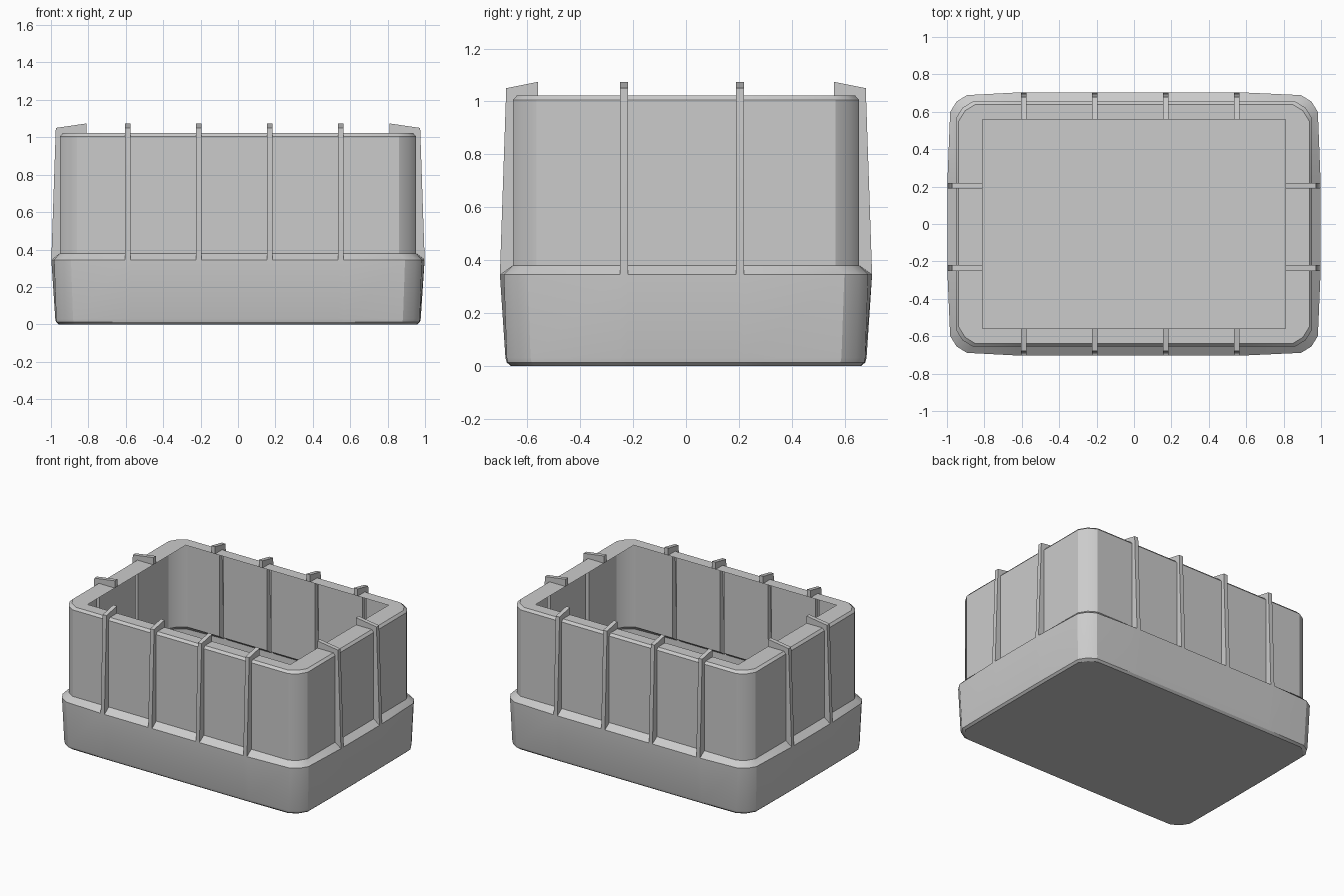
import bpy, bmesh, math

if "Cube" in bpy.data.objects:
    bpy.data.objects.remove(bpy.data.objects["Cube"])

RIB_X = (-0.59, -0.21, 0.17, 0.55)     # ribs on front and back walls
RIB_Y = (-0.235, 0.205)                # ribs on the end walls
T = 0.015                              # half rib thickness
OPEN_X, OPEN_Y = 0.81, 0.56            # top opening


def edges(centres):
    return [c + s for c in centres for s in (-T, T)]


def ring(hx, hy, bulge=0.0, c=0.09):
    """Rounded rectangle with slightly bowed sides, counter-clockwise,
    with a pair of points at every rib. Second value: 'rib' start flags."""
    cx, cy, m = hx - bulge, hy - bulge, 0.38 * c
    corner = [(cx, cy - c), (cx - m, cy - m), (cx - c, cy)]
    ys, xs = edges(RIB_Y), edges(RIB_X)
    return ([(hx, y) for y in ys] + corner
            + [(x, hy) for x in reversed(xs)] + [(-x, y) for x, y in reversed(corner)]
            + [(-hx, y) for y in reversed(ys)] + [(-x, -y) for x, y in corner]
            + [(x, -hy) for x in xs] + [(x, -y) for x, y in reversed(corner)])


def rib_starts():
    starts, i = set(), 0
    for count in (len(RIB_Y), len(RIB_X), len(RIB_Y), len(RIB_X)):
        starts |= {i + 2 * k for k in range(count)}
        i += 2 * count + 3
    return starts


def opening(pts):
    """Pull a ring in onto the sharp-cornered opening."""
    out = []
    for x, y in pts:
        end, side = abs(x) > 0.7, abs(y) > 0.45
        out.append((math.copysign(OPEN_X, x) if end else x,
                    math.copysign(OPEN_Y, y) if side else y))
    return out


# Hollow crate shell: base, ledge, upright walls and inward rim flange
upper = ring(0.952, 0.655)
levels = [
    (ring(0.958, 0.663, 0.003), 0.0),
    (ring(0.973, 0.678, 0.004), 0.013),
    (ring(0.977, 0.683, 0.005), 0.03),
    (ring(0.998, 0.704, 0.015), 0.345),
    (upper, 0.38),
    (upper, 1.005),
    (ring(0.937, 0.64), 1.022),
    (opening(upper), 1.022),
]
LEDGE = 3
starts = rib_starts()
bm = bmesh.new()
loops = [[bm.verts.new((x, y, z)) for x, y in pts] for pts, z in levels]
n = len(loops[0])
for k, (a, b) in enumerate(zip(loops, loops[1:])):
    for i in range(n):
        if k >= LEDGE and i in starts:
            continue                    # wall is open behind each rib
        j = (i + 1) % n
        bm.faces.new((a[i], a[j], b[j], b[i]))
bm.faces.new(loops[0][::-1])

# Ribs: hollow fins pushed out of the shell, rising above the rim
for i in sorted(starts):
    cols = []
    for p in (i, i + 1):
        low, inner = loops[LEDGE][p].co, loops[-1][p].co
        end = abs(low.x) > 0.9
        top = low.copy()
        if end:
            top.x -= math.copysign(0.024, low.x)
        else:
            top.y -= math.copysign(0.024, low.y)
        top.z = 1.05
        tip = inner.copy()
        tip.z = 1.074
        cols.append([loops[LEDGE][p], bm.verts.new(top), bm.verts.new(tip), loops[-1][p]])
    a, b = cols
    for k in range(3):
        bm.faces.new((a[k], b[k], b[k + 1], a[k + 1]))
    for p, col in zip((i, i + 1), cols):
        wall = [loops[k][p] for k in range(LEDGE + 1, len(loops) - 1)]
        # foot and upright strip, then the part above the rim
        bm.faces.new((col[0], col[1], wall[1], wall[0]))
        bm.faces.new((col[1], col[2], col[3], wall[2], wall[1]))

bmesh.ops.remove_doubles(bm, verts=bm.verts, dist=0.0005)
bmesh.ops.recalc_face_normals(bm, faces=bm.faces)
mesh = bpy.data.meshes.new("crate_shell")
bm.to_mesh(mesh)
bm.free()
crate = bpy.data.objects.new("crate_shell", mesh)
bpy.context.collection.objects.link(crate)
crate.select_set(True)
bpy.context.view_layer.objects.active = crate
bpy.ops.object.shade_smooth_by_angle(angle=math.radians(28))
